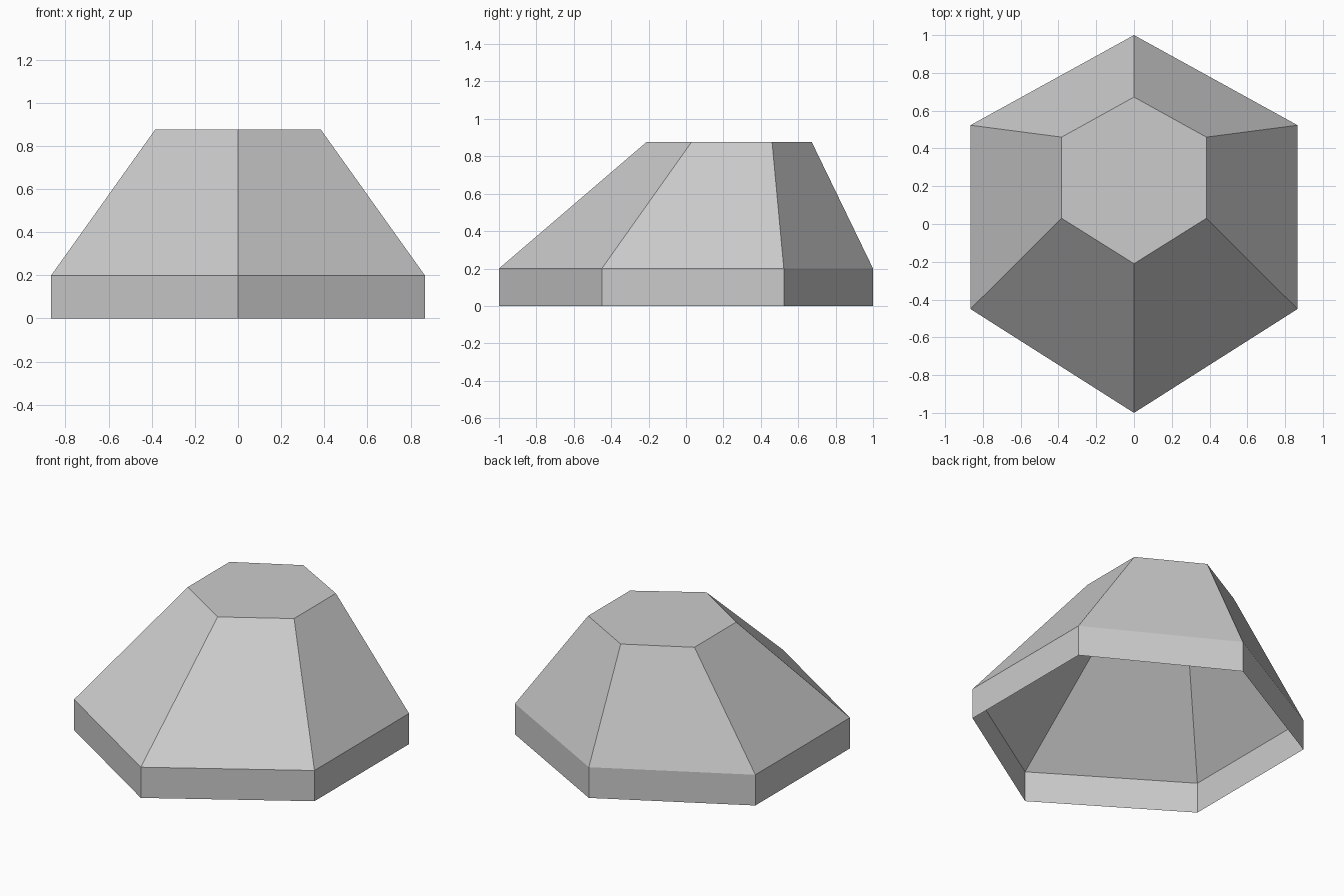
import bpy
import bmesh

cube = bpy.data.objects.get("Cube")
if cube:
    bpy.data.objects.remove(cube, do_unlink=True)

grey = bpy.data.materials.new("light_grey")
grey.use_nodes = True
colour = (0.6, 0.6, 0.6, 1.0)
grey.diffuse_color = colour
grey.node_tree.nodes["Principled BSDF"].inputs["Base Color"].default_value = colour

bm = bmesh.new()


def hexagon(half_width, front, side_front, side_back, back, z):
    """Ring of six corners, counter-clockwise from the front corner."""
    corners = [(0, front), (half_width, side_front), (half_width, side_back),
               (0, back), (-half_width, side_back), (-half_width, side_front)]
    return [bm.verts.new((x, y, z)) for x, y in corners]


def bridge(lower, upper):
    """Join two rings with quads that face outwards."""
    for i in range(len(lower)):
        j = (i + 1) % len(lower)
        bm.faces.new((lower[i], lower[j], upper[j], upper[i]))


# Upright skirt, leaning cone and flat cap; the underside is open
base = hexagon(0.866, -1.0, -0.45, 0.523, 1.0, 0.0)
rim = hexagon(0.866, -1.0, -0.45, 0.523, 1.0, 0.2)
top = hexagon(0.383, -0.21, 0.03, 0.46, 0.672, 0.877)
bridge(base, rim)
bridge(rim, top)
bm.faces.new(top)

mesh = bpy.data.meshes.new("hexagonal_shell")
bm.to_mesh(mesh)
bm.free()
mesh.materials.append(grey)
shell = bpy.data.objects.new("hexagonal_shell", mesh)
bpy.context.collection.objects.link(shell)
